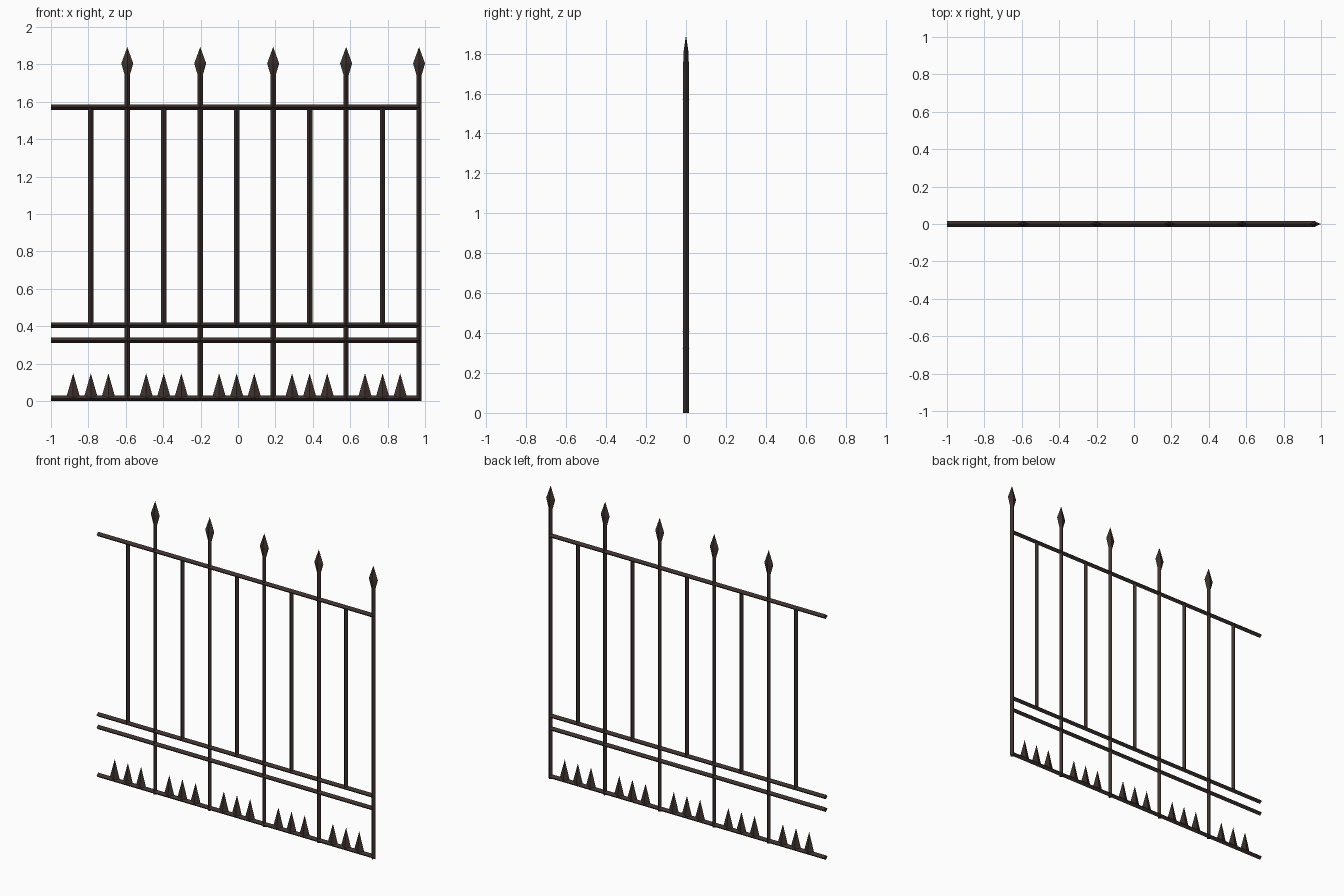
import bpy, bmesh
from mathutils import Vector

if "Cube" in bpy.data.objects:
    bpy.data.objects.remove(bpy.data.objects["Cube"])

iron = bpy.data.materials.new("dark_brown_iron")
iron.diffuse_color = (0.046, 0.031, 0.027, 1)
iron.use_nodes = True
iron.node_tree.nodes["Principled BSDF"].inputs["Base Color"].default_value = iron.diffuse_color


def loft(name, rings, axis="Z"):
    """Diamond-section solid; rings = (position along axis, across half, y half), zero = point."""
    bm = bmesh.new()
    loops = []
    for p, a, b in rings:
        pts = [(0, 0)] if a == 0 else [(a, 0), (0, b), (-a, 0), (0, -b)]
        loops.append([bm.verts.new(Vector((u, v, p) if axis == "Z" else (p, v, u)))
                      for u, v in pts])
    for lo, hi in zip(loops, loops[1:]):
        for i in range(4):
            j = (i + 1) % 4
            if len(hi) == 1:
                bm.faces.new((lo[i], lo[j], hi[0]))
            else:
                bm.faces.new((lo[i], lo[j], hi[j], hi[i]))
    for end in (loops[0], loops[-1]):
        if len(end) == 4:
            bm.faces.new(end)
    bmesh.ops.recalc_face_normals(bm, faces=bm.faces)
    me = bpy.data.meshes.new(name)
    bm.to_mesh(me)
    bm.free()
    me.materials.append(iron)
    ob = bpy.data.objects.new(name, me)
    bpy.context.collection.objects.link(ob)
    return ob


# horizontal rails
for name, z in (("bottom_rail", 0.0145), ("lower_rail", 0.324),
                ("middle_rail", 0.406), ("top_rail", 1.571)):
    rail = loft(name, [(-1.0, 0.0145, 0.017), (0.97, 0.0145, 0.017)], "X")
    rail.location.z = z

for i in range(5):
    x_tall = -0.592 + 0.39 * i
    x_short = x_tall - 0.195

    # tall post with flattened spear head
    post = loft("tall_post", [(0.0, 0.014, 0.014), (1.76, 0.014, 0.014)])
    head = loft("spear_head", [(1.74, 0.013, 0.012), (1.805, 0.032, 0.013),
                               (1.893, 0, 0)])
    post.location.x = head.location.x = x_tall

    # short bar between the rails
    bar = loft("short_bar", [(0.406, 0.014, 0.014), (1.571, 0.014, 0.014)])
    bar.location.x = x_short

    # three ground spikes under each short bar
    for k in (-1, 0, 1):
        spike = loft("ground_spike", [(0.015, 0.038, 0.014), (0.148, 0, 0)])
        spike.location.x = x_short + 0.094 * k
